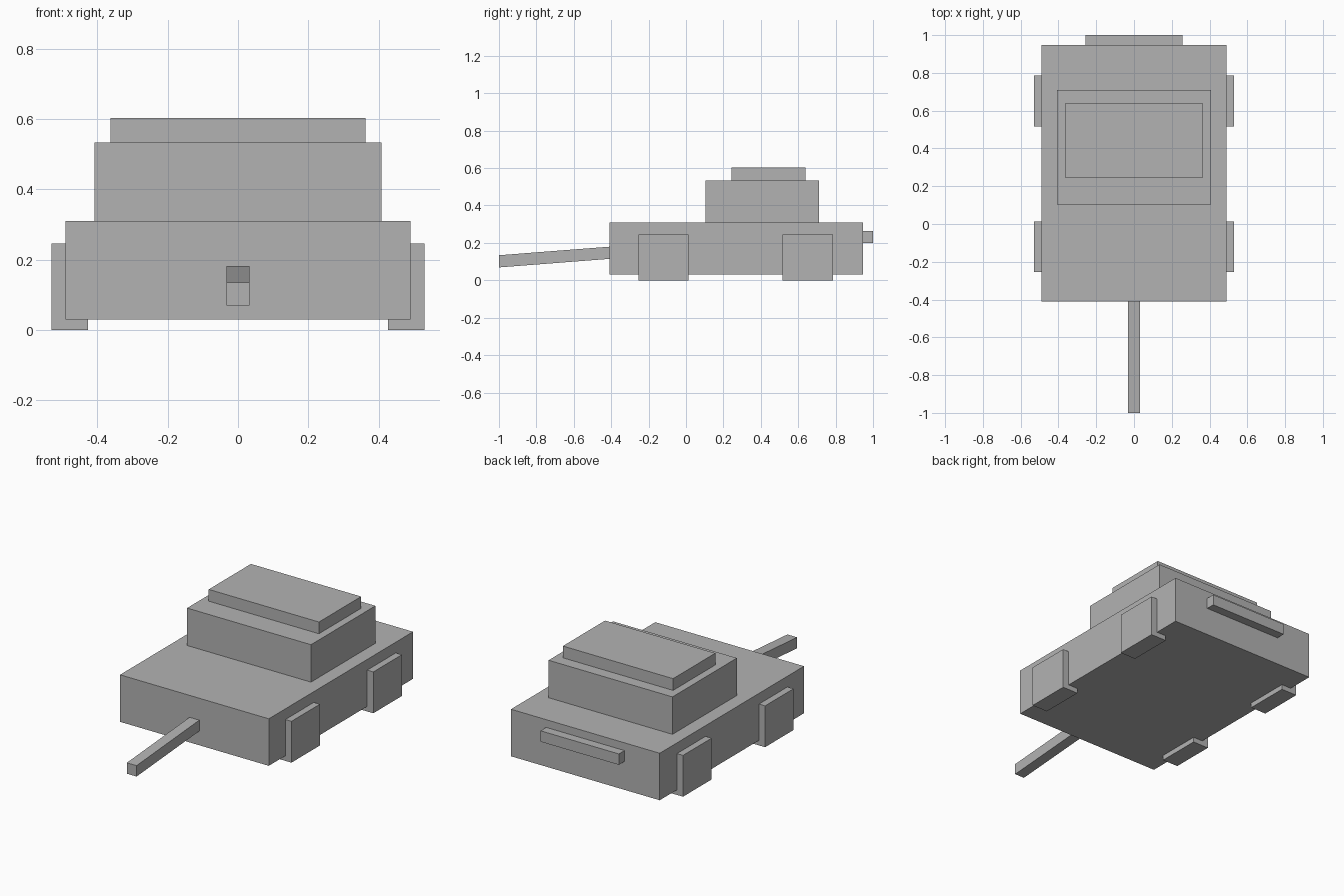
import bpy
import bmesh

if "Cube" in bpy.data.objects:
    bpy.data.objects.remove(bpy.data.objects["Cube"], do_unlink=True)

GREY = (0.45, 0.45, 0.45, 1.0)
grey = bpy.data.materials.new("plain grey")
grey.use_nodes = True
grey.diffuse_color = GREY
grey.node_tree.nodes["Principled BSDF"].inputs["Base Color"].default_value = GREY


def box(name, x, y, z, slope=0.0):
    """Box from (min, max) ranges; slope raises z along y."""
    bm = bmesh.new()
    bmesh.ops.create_cube(bm, size=1.0)
    for v in bm.verts:
        v.co.x = x[v.co.x > 0]
        v.co.y = y[v.co.y > 0]
        v.co.z = z[v.co.z > 0] + slope * (v.co.y - y[0])
    mesh = bpy.data.meshes.new(name)
    bm.to_mesh(mesh)
    bm.free()
    mesh.materials.append(grey)
    obj = bpy.data.objects.new(name, mesh)
    bpy.context.collection.objects.link(obj)
    return obj


# Stepped body
box("hull", (-0.49, 0.49), (-0.41, 0.947), (0.03, 0.31))
box("cabin", (-0.408, 0.408), (0.104, 0.71), (0.31, 0.533))
box("roof", (-0.363, 0.363), (0.243, 0.64), (0.533, 0.603))

# Rear bar and sloping front pole
box("rear_bumper", (-0.258, 0.258), (0.947, 1.0), (0.199, 0.264))
box("front_pole", (-0.032, 0.032), (-1.0, -0.41), (0.069, 0.134), slope=0.077)

# Block wheels, one pair per axle
for axle, y in (("front", (-0.254, 0.013)), ("rear", (0.516, 0.785))):
    box(axle + "_left_wheel", (0.426, 0.53), y, (0.0, 0.246))
    box(axle + "_right_wheel", (-0.53, -0.426), y, (0.0, 0.246))
